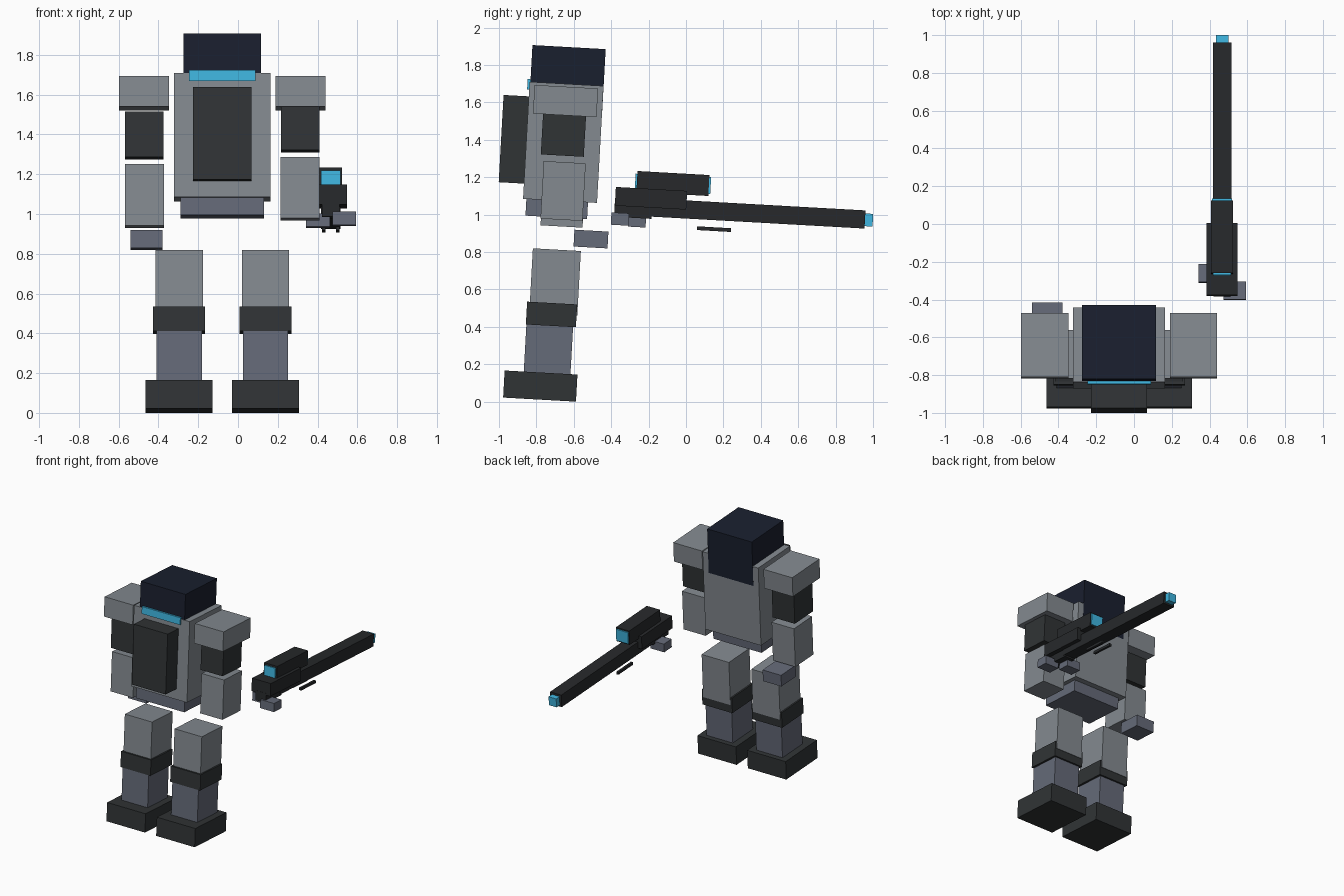
import bpy, math

TILT = math.radians(-3.2)   # whole figure leans slightly
MID = -0.079                # symmetry plane of the body


def material(name, r, g, b):
    m = bpy.data.materials.new(name)
    m.diffuse_color = (r, g, b, 1)
    return m


LIGHT = material("light_grey", 0.23, 0.255, 0.28)
SLATE = material("slate", 0.13, 0.145, 0.19)
DARK = material("dark_grey", 0.03, 0.034, 0.036)
NAVY = material("navy", 0.01, 0.014, 0.028)
CYAN = material("cyan", 0.05, 0.47, 0.75)
GUN = material("gunmetal", 0.02, 0.022, 0.024)


def box(name, x, y, z, w, d, h, mat):
    bpy.ops.mesh.primitive_cube_add(size=1, location=(x, y, z), rotation=(TILT, 0, 0))
    o = bpy.context.object
    o.name = name
    o.scale = (w, d, h)
    o.data.materials.append(mat)
    return o


# Head and trunk
box("head", MID, -0.635, 1.718, 0.39, 0.392, 0.355, NAVY)
box("visor", MID, -0.828, 1.695, 0.336, 0.04, 0.056, CYAN)
box("torso", MID, -0.656, 1.386, 0.486, 0.396, 0.626, LIGHT)
box("chest_panel", MID, -0.896, 1.401, 0.296, 0.185, 0.467, DARK)
box("waist", MID, -0.69, 1.05, 0.421, 0.33, 0.13, SLATE)

# Arms: left one hangs slightly lower
for side, s, drop in (("left", -1, 0.036), ("right", 1, 0)):
    box(side + "_shoulder", MID + s * 0.394, -0.644, 1.607, 0.251, 0.34, 0.153, LIGHT)
    box(side + "_upper_arm", MID + s * 0.392, -0.655, 1.43 - drop, 0.193, 0.23, 0.23, DARK)
    box(side + "_forearm", MID + s * 0.391, -0.657, 1.126 - drop, 0.195, 0.225, 0.308, LIGHT)
box("left_hand", -0.459, -0.508, 0.869, 0.161, 0.182, 0.09, SLATE)

# Legs
for side, s in (("left", -1), ("right", 1)):
    x = MID + s * 0.217
    box(side + "_thigh", x, -0.70, 0.64, 0.238, 0.257, 0.345, LIGHT)
    box(side + "_knee", x, -0.719, 0.466, 0.262, 0.268, 0.122, DARK)
    box(side + "_shin", x, -0.735, 0.29, 0.228, 0.25, 0.36, SLATE)
    box(side + "_foot", x, -0.779, 0.083, 0.336, 0.39, 0.145, DARK)

# Rifle
GX = 0.466
box("rifle_receiver", GX, -0.187, 1.087, 0.164, 0.382, 0.1, GUN)
box("rifle_barrel", GX, 0.378, 1.006, 0.098, 1.16, 0.097, GUN)
box("rifle_grip", GX, -0.283, 1.02, 0.09, 0.2, 0.075, GUN)
box("muzzle_tip", GX, 0.974, 0.971, 0.066, 0.05, 0.068, CYAN)
box("scope", GX, -0.07, 1.166, 0.115, 0.385, 0.112, GUN)
box("scope_front_lens", GX, -0.2635, 1.177, 0.096, 0.016, 0.082, CYAN)
box("scope_rear_lens", GX, 0.124, 1.155, 0.104, 0.016, 0.092, CYAN)
for side, s in (("left", -1), ("right", 1)):
    box(side + "_bipod_rod", GX + s * 0.036, 0.15, 0.922, 0.018, 0.183, 0.02, GUN)

# Hands holding the rifle
box("trigger_hand", 0.534, -0.353, 0.976, 0.12, 0.095, 0.066, SLATE)
box("support_hand", 0.402, -0.262, 0.966, 0.12, 0.095, 0.066, SLATE)
